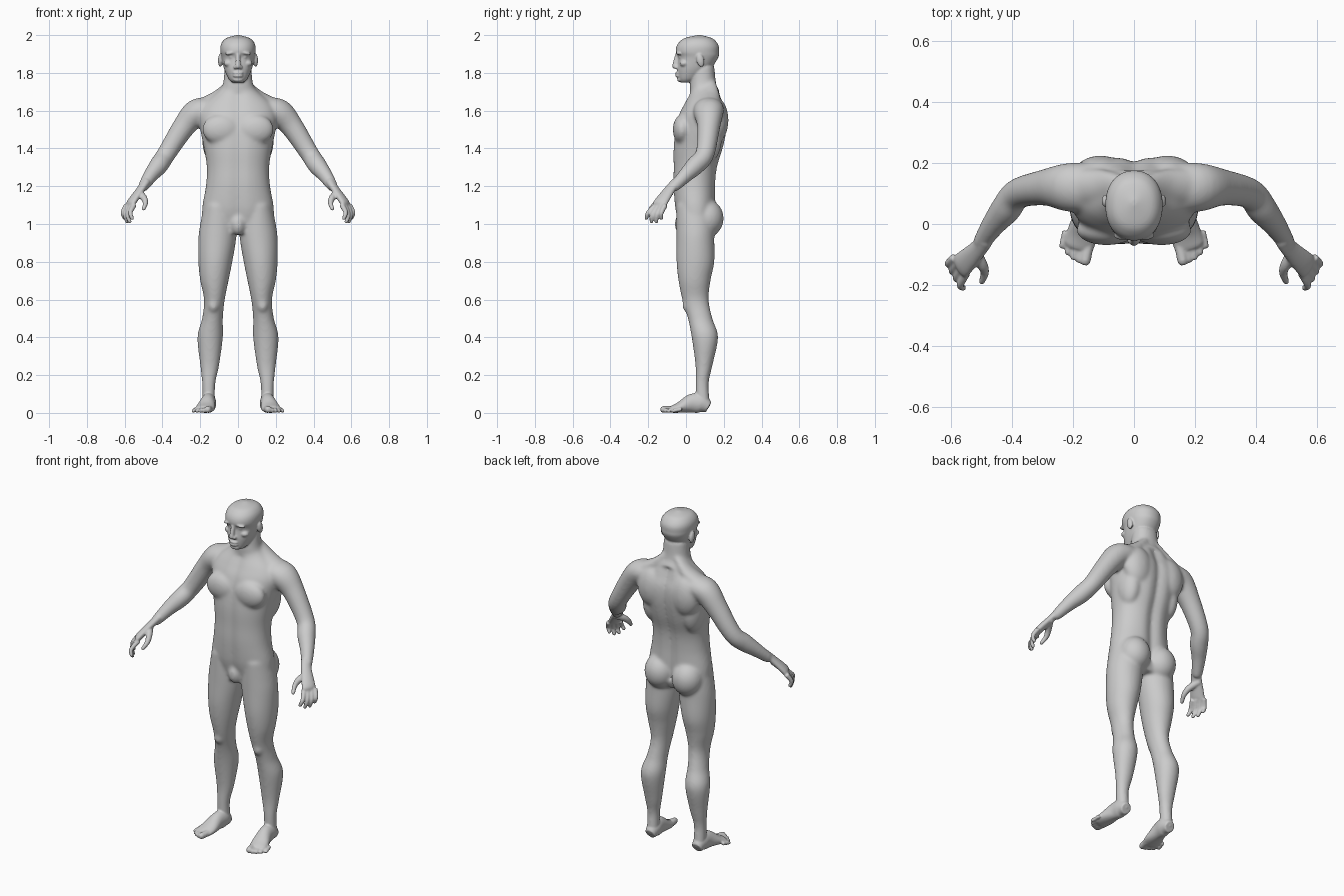
import bpy, bmesh, math
from mathutils import Vector, Matrix

cube = bpy.data.objects.get("Cube")
if cube:
    bpy.data.objects.remove(cube)

SEGMENTS = 48
SIDEWAYS = Vector.Fill(3, 0)
SIDEWAYS.x = 1
ACROSS_ARM = Vector((.4, .9, 0))


def spline(rows, steps=5):
    """Catmull-Rom interpolation through rows of numbers."""
    rows = [Vector(row) for row in rows]
    padded = [rows[0], *rows, rows[-1]]
    result = []
    for before, start, end, after in zip(padded, padded[1:], padded[2:], padded[3:]):
        leave, arrive = (end - before) / 2, (after - start) / 2
        for step in range(steps):
            t = step / steps
            ease = t * t * (3 - 2 * t)
            result.append(start.lerp(end, ease) + leave * t * (1 - t) ** 2
                          - arrive * t * t * (1 - t))
    return result + [rows[-1]]


def skin(bm, rings):
    """Join rings of points into a closed shell."""
    loops = [[bm.verts.new(point) for point in ring] for ring in rings]
    for low, high in zip(loops, loops[1:]):
        for i in range(SEGMENTS):
            j = (i + 1) % SEGMENTS
            bm.faces.new((low[i], low[j], high[j], high[i]))
    bm.faces.new(reversed(loops[0]))
    bm.faces.new(loops[-1])
    return [vert for loop in loops for vert in loop]


def outline(squareness=1):
    """Unit circle, squared off towards a superellipse."""
    points = []
    for i in range(SEGMENTS):
        angle = math.tau * i / SEGMENTS
        cosine, sine = math.cos(angle), math.sin(angle)
        points.append((math.copysign(abs(cosine) ** squareness, cosine),
                       math.copysign(abs(sine) ** squareness, sine)))
    return points


def stack(bm, rows, squareness=.92):
    """Level sections: height, inner x, outer x, front y, back y."""
    rings = []
    for height, inner, outer, front, back in spline(rows):
        rings.append([((inner + outer) / 2 + (outer - inner) / 2 * u,
                       (front + back) / 2 + (back - front) / 2 * v, height)
                      for u, v in outline(squareness)])
    return skin(bm, rings)


def centred(rows):
    """Turn height, half width, front, back into level sections."""
    return [(height, -half, half, front, back) for height, half, front, back in rows]


def tube(bm, rows, side=ACROSS_ARM):
    """Rounded limb along a path: x, y, z, radius along side, other radius."""
    path = spline(rows)
    tip = path[-1].copy()
    ahead = Vector((path[-1] - path[-2])[:3]).normalized()
    for reach, shrink in ((.5, .85), (.85, .5)):
        centre = Vector(tip[:3]) + ahead * tip[4] * reach
        path.append(Vector((*centre, tip[3] * shrink, tip[4] * shrink)))
    centres = [Vector(row[:3]) for row in path]
    rings = []
    for i, row in enumerate(path):
        along = centres[min(i + 1, len(path) - 1)] - centres[max(i - 1, 0)]
        along.normalize()
        across = (side - along * side.dot(along)).normalized()
        other = along.cross(across)
        rings.append([centres[i] + across * row[3] * u + other * row[4] * v
                      for u, v in outline()])
    skin(bm, rings)


def round_tube(bm, joints, sizes, side=ACROSS_ARM):
    tube(bm, [(*joint, size, size) for joint, size in zip(joints, sizes)], side)


def blob(bm, centre, radii, tilt=0, axis="X"):
    """Ellipsoid mass, tilted in degrees."""
    matrix = (Matrix.Translation(centre) @ Matrix.Rotation(math.radians(tilt), 4, axis)
              @ Matrix.Diagonal((*radii, 1)))
    bmesh.ops.create_uvsphere(bm, u_segments=24, v_segments=16, radius=1, matrix=matrix)


def blend(name, bm, voxel, repeats):
    """Mirror, fuse and soften the shells into one mesh."""
    bmesh.ops.recalc_face_normals(bm, faces=bm.faces)
    mesh = bpy.data.meshes.new(name)
    bm.to_mesh(mesh)
    bm.free()
    rough = bpy.data.objects.new(name + "_rough", mesh)
    bpy.context.collection.objects.link(rough)
    mirror = rough.modifiers.new("mirror", "MIRROR")
    mirror.use_mirror_merge = False
    fuse = rough.modifiers.new("fuse", "REMESH")
    fuse.mode = "VOXEL"
    fuse.voxel_size = voxel
    soften = rough.modifiers.new("soften", "SMOOTH")
    soften.factor = .5
    soften.iterations = repeats
    graph = bpy.context.evaluated_depsgraph_get()
    fused = bpy.data.meshes.new_from_object(rough.evaluated_get(graph))
    bpy.data.objects.remove(rough)
    return fused


# Torso and neck, with furrows down the spine and breastbone
bulk = bmesh.new()
trunk = stack(bulk, centred([
    (.95, .1, -.03, .13), (1, .18, -.04, .15), (1.08, .19, -.06, .16),
    (1.2, .17, -.07, .16), (1.3, .165, -.07, .17), (1.4, .18, -.07, .2),
    (1.5, .2, -.06, .22), (1.58, .21, -.04, .22), (1.64, .18, -.01, .2),
    (1.7, .11, .02, .18), (1.74, .08, .02, .16), (1.84, .07, .03, .15)]))
for vert in trunk:
    if 1 < vert.co.z < 1.7:
        furrow = math.exp(-(vert.co.x / .03) ** 2)
        if vert.co.y > .1:
            vert.co.y -= furrow * .02
        else:
            vert.co.y += furrow * .01

# Muscle masses: chest, shoulder blade, flank, buttock, groin, shoulder slope
blob(bulk, (.09, -.02, 1.5), (.1, .05, .08))
blob(bulk, (.11, .16, 1.55), (.09, .065, .12))
blob(bulk, (.13, .11, 1.45), (.06, .08, .13))
blob(bulk, (.09, .11, 1.03), (.09, .09, .1))
blob(bulk, (0, -.02, 1), (.04, .04, .06))
tube(bulk, [(.03, .11, 1.74, .05, .03), (.1, .12, 1.67, .06, .04), (.2, .12, 1.62, .06, .04)])

# Leg and kneecap
stack(bulk, [
    (1.1, .03, .18, -.05, .14), (1, .01, .2, -.05, .15), (.92, .01, .21, -.05, .15),
    (.8, .03, .21, -.05, .15), (.7, .05, .2, -.04, .13), (.6, .07, .18, -.02, .12),
    (.5, .08, .19, .01, .14), (.4, .08, .215, .03, .17), (.25, .1, .2, .05, .14),
    (.15, .12, .19, .05, .12), (.03, .12, .19, .05, .13)], 1)
blob(bulk, (.13, .01, .57), (.03, .03, .04))

# Arm
tube(bulk, [
    (.15, .12, 1.61, .08, .06), (.22, .12, 1.59, .08, .07), (.29, .12, 1.51, .06, .06),
    (.38, .1, 1.37, .05, .05), (.42, .05, 1.31, .05, .05), (.46, 0, 1.26, .04, .04),
    (.5, -.06, 1.2, .03, .03)])

fine = bmesh.new()
fine.from_mesh(blend("bulk", bulk, .008, 12))

# Palm
tube(fine, [(.49, -.05, 1.22, .03, .025), (.51, -.08, 1.19, .03, .02),
            (.56, -.13, 1.12, .04, .02), (.57, -.14, 1.1, .04, .015)])

# Fingers, fanned from the index to the little finger, and thumb
finger_rows = [((.55, -.16, 1.1), (.59, -.11, 1.1)),
               ((.57, -.2, 1.06), (.61, -.13, 1.06)),
               ((.56, -.21, 1.03), (.6, -.13, 1.03))]
for i in range(4):
    spread = i / 3
    joints = []
    for row, (index, little) in enumerate(finger_rows):
        joint = Vector(index).lerp(little, spread)
        joint.z -= row * .01 * math.sin(math.pi * spread)
        joints.append(joint)
    round_tube(fine, joints, (.014, .012, .01))
round_tube(fine, [(.53, -.08, 1.17), (.5, -.13, 1.14), (.49, -.16, 1.11), (.5, -.19, 1.08)],
           (.02, .018, .014, .01))

# Foot
tube(fine, [(.155, .12, .03, .03, .03), (.155, .08, .05, .04, .05),
            (.16, .03, .05, .04, .05), (.17, -.03, .03, .05, .03),
            (.18, -.07, .02, .05, .02)], SIDEWAYS)

# Toes, shrinking and receding outwards
for toe in range(5):
    size = (.018 if toe == 0 else .014) - toe * .001
    base = Vector((.15 + toe * .019, toe * toe * .003 - .07, .02))
    tip = base + Vector((.01, -.05, size - .02))
    round_tube(fine, (base, base.lerp(tip, .6), tip), (size, size, size), SIDEWAYS)

# Skull and jaw
stack(fine, centred([
    (1.75, .03, -.03, .03), (1.77, .05, -.04, .07), (1.82, .073, -.046, .13),
    (1.88, .087, -.042, .17), (1.91, .093, -.054, .175), (1.94, .093, -.05, .174),
    (1.965, .083, -.034, .16), (1.985, .06, -.005, .135), (2, .01, .06, .08)]))

# Face: brow, eye, cheekbone, nose, lips, chin, ear
blob(fine, (.036, -.036, 1.906), (.034, .017, .009), 12, "Y")
blob(fine, (.034, -.025, 1.884), (.015, .014, .01))
blob(fine, (.05, -.01, 1.85), (.026, .024, .018))
round_tube(fine, [(0, -.045, 1.9), (0, -.054, 1.865), (0, -.058, 1.835)],
           (.01, .012, .015), SIDEWAYS)
blob(fine, (.014, -.05, 1.83), (.01, .014, .01))
for lip in (1.8, 1.784):
    blob(fine, (0, -.042, lip), (.027, .015, .008))
blob(fine, (0, -.033, 1.764), (.026, .014, .012))
blob(fine, (.094, .076, 1.866), (.012, .02, .036), 12)

# Finished figure in one matte grey
body = bpy.data.objects.new("body", blend("body", fine, .005, 4))
bpy.context.collection.objects.link(body)
grey = bpy.data.materials.new("plain_grey")
grey.use_nodes = True
grey.diffuse_color = (.6, .6, .6, 1)
grey.node_tree.nodes["Principled BSDF"].inputs["Base Color"].default_value = grey.diffuse_color
body.data.materials.clear()
body.data.materials.append(grey)
for face in body.data.polygons:
    face.use_smooth = True
    face.material_index = 0
